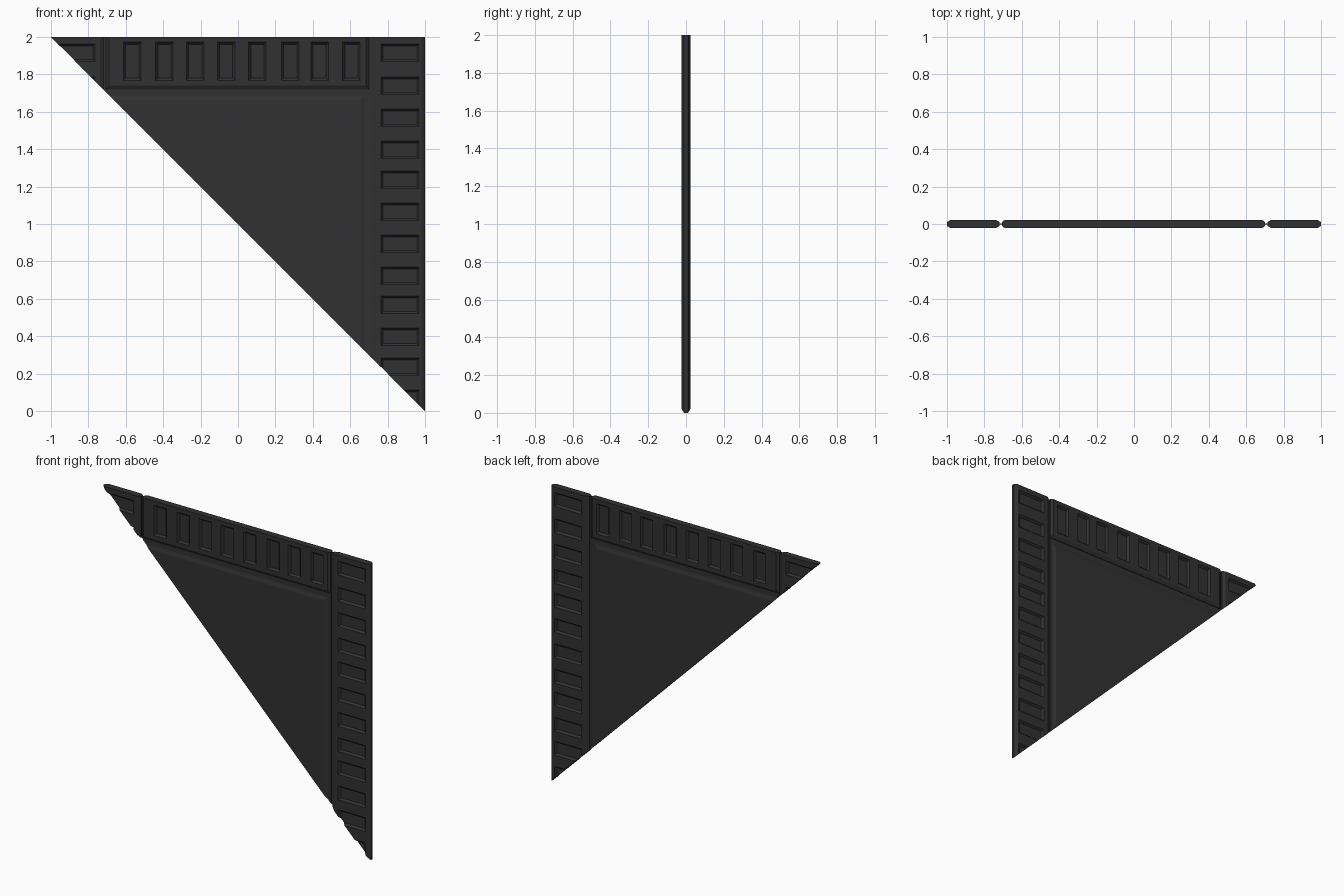
import bpy, bmesh
from mathutils import Vector

if "Cube" in bpy.data.objects:
    bpy.data.objects.remove(bpy.data.objects["Cube"])

mat = bpy.data.materials.new("charcoal")
mat.diffuse_color = (0.031, 0.031, 0.031, 1)
mat.use_nodes = True
mat.node_tree.nodes["Principled BSDF"].inputs["Base Color"].default_value = mat.diffuse_color


def board(name, x, z, d, ch=(0, 0, 0, 0), e=0.012, holes=(), inset=0.016, depth=0.013):
    """Two-sided board cut along the diagonal.
    ch = chamfer widths left, right, bottom, top; holes = recesses (x0, x1, z0, z1)."""
    (x0, x1), (z0, z1) = x, z
    l, r, b, t = ch
    xs = sorted({x0 + l, x1 - r} | {v for h in holes for v in h[:2]})
    zs = sorted({z0 + b, z1 - t} | {v for h in holes for v in h[2:]})
    bm = bmesh.new()
    g = [[bm.verts.new((a, -d, c)) for c in zs] for a in xs]
    sunk = []
    for i in range(len(xs) - 1):
        for j in range(len(zs) - 1):
            f = bm.faces.new((g[i][j], g[i + 1][j], g[i + 1][j + 1], g[i][j + 1]))
            cx, cz = (xs[i] + xs[i + 1]) / 2, (zs[j] + zs[j + 1]) / 2
            if any(h[0] < cx < h[1] and h[2] < cz < h[3] for h in holes):
                sunk.append(f)
    bm.normal_update()
    # chamfered rim, then side walls down to the middle plane
    rim = [ed for ed in bm.edges if ed.is_boundary]
    for y in (-d + e, 0):
        ext = bmesh.ops.extrude_edge_only(bm, edges=rim)["geom"]
        for v in [q for q in ext if isinstance(q, bmesh.types.BMVert)]:
            if abs(v.co.x - xs[0]) < 1e-5: v.co.x = x0
            elif abs(v.co.x - xs[-1]) < 1e-5: v.co.x = x1
            if abs(v.co.z - zs[0]) < 1e-5: v.co.z = z0
            elif abs(v.co.z - zs[-1]) < 1e-5: v.co.z = z1
            v.co.y = y
        rim = [q for q in ext if isinstance(q, bmesh.types.BMEdge) and q.is_boundary]
    # sunken rectangles with sloping walls
    if sunk:
        bm.normal_update()
        bmesh.ops.inset_individual(bm, faces=sunk, thickness=inset, depth=-depth)
    # mirror to the back
    dup = bmesh.ops.duplicate(bm, geom=bm.verts[:] + bm.edges[:] + bm.faces[:])["geom"]
    for q in dup:
        if isinstance(q, bmesh.types.BMVert):
            q.co.y *= -1
    bmesh.ops.reverse_faces(bm, faces=[q for q in dup if isinstance(q, bmesh.types.BMFace)])
    bmesh.ops.remove_doubles(bm, verts=bm.verts[:], dist=1e-5)
    # diagonal cut
    cut = bmesh.ops.bisect_plane(bm, geom=bm.verts[:] + bm.edges[:] + bm.faces[:], dist=1e-6,
                                 plane_co=Vector((0, 0, 1)), plane_no=Vector((-1, 0, -1)).normalized(),
                                 clear_outer=True)["geom_cut"]
    edges = [q for q in cut if isinstance(q, bmesh.types.BMEdge) and q.is_boundary]
    if edges:
        bmesh.ops.triangle_fill(bm, edges=edges, use_beauty=True)
    bmesh.ops.recalc_face_normals(bm, faces=bm.faces[:])
    me = bpy.data.meshes.new(name)
    bm.to_mesh(me)
    bm.free()
    me.materials.append(mat)
    bpy.context.collection.objects.link(bpy.data.objects.new(name, me))


D = 0.0225
# side columns with stacked recesses
tops = [1.963, 1.786, 1.615, 1.444, 1.283, 1.112, 0.941, 0.77, 0.615, 0.444, 0.283, 0.112]
board("right_column", (0.715, 1), (0, 2), D, (0.02, 0.02, 0, 0),
      holes=[(0.765, 0.968, t - 0.094, t) for t in tops])
board("left_column", (-1, -0.718), (0, 2), D, (0.02, 0.02, 0, 0),
      holes=[(-0.968, -0.765, t - 0.094, t) for t in tops])

# top beam with upright recesses
lefts = [-0.612, -0.44, -0.275, -0.11, 0.057, 0.233, 0.39, 0.56]
board("top_beam", (-0.705, 0.70), (1.72, 2), D, (0.015, 0.015, 0.02, 0),
      holes=[(a, a + 0.093, 1.768, 1.972) for a in lefts])

# thin web in the grooves, field and raised centre panel
board("groove_web", (-0.75, 0.75), (0, 2), 0.002, e=0.001)
board("field", (-0.705, 0.70), (0, 1.73), 0.006, e=0.002)
board("raised_panel", (-0.7, 0.68), (0, 1.69), 0.013, (0, 0.025, 0, 0.03), e=0.008)
